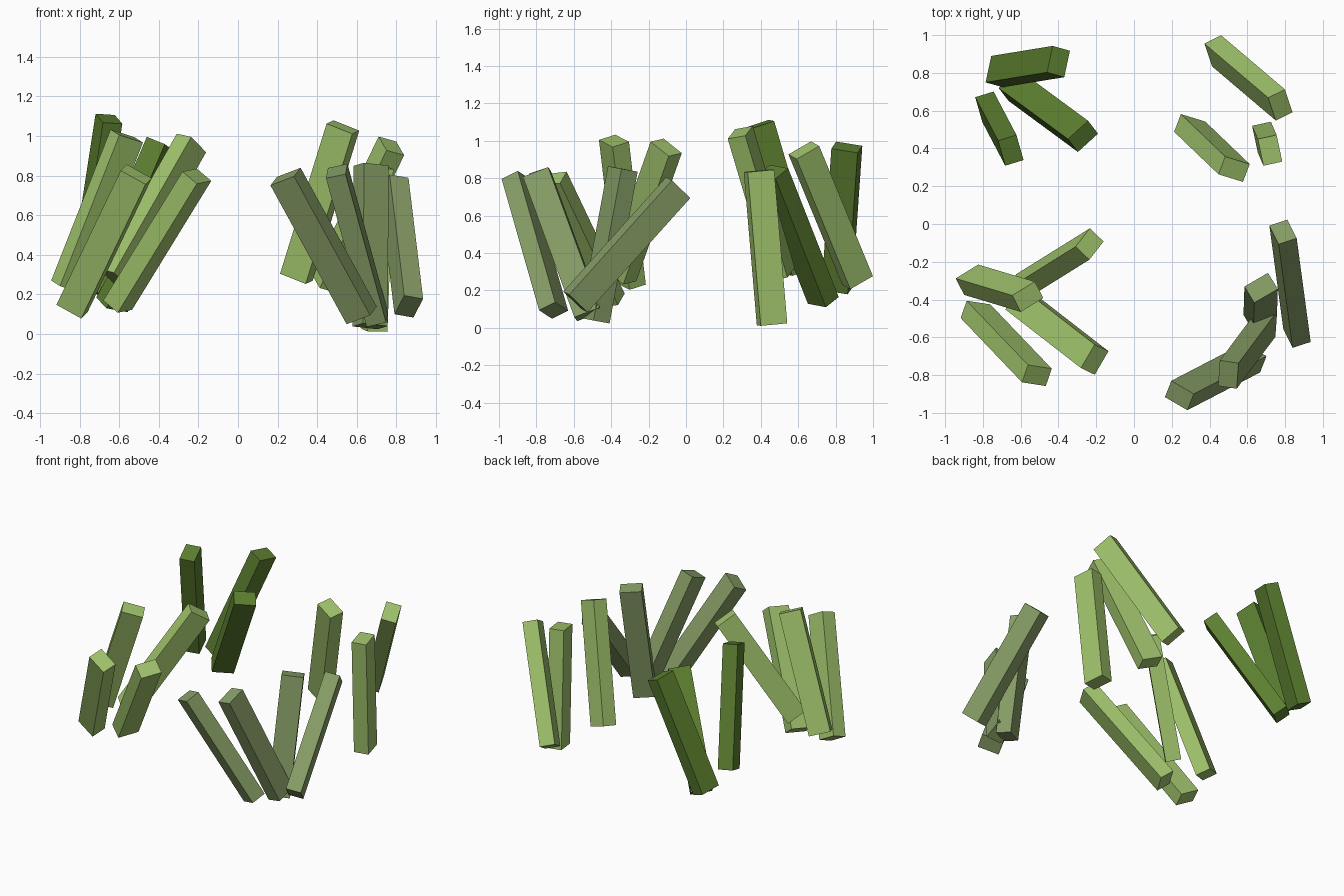
import bpy
import bmesh
from math import sqrt
from mathutils import Vector, Matrix

default_cube = bpy.data.objects.get("Cube")
if default_cube:
    bpy.data.objects.remove(default_cube, do_unlink=True)

# Every stick is the same plank, only its placement changes
LENGTH, WIDTH, THICKNESS = 0.825, 0.145, 0.102


def make_material(name, colour):
    material = bpy.data.materials.new(name)
    material.use_nodes = True
    material.diffuse_color = (*colour, 1)
    shader = next(n for n in material.node_tree.nodes if n.type == "BSDF_PRINCIPLED")
    shader.inputs["Base Color"].default_value = (*colour, 1)
    shader.inputs["Roughness"].default_value = 0.9
    return material


def make_stick(name, material, top, lean, side):
    """top: centre of the upper end; lean: plan offset from the upper end
    to the lower end; side: plan direction of the broad side."""
    top = Vector(top)
    drop = sqrt(LENGTH ** 2 - lean[0] ** 2 - lean[1] ** 2)
    foot = top + Vector((lean[0], lean[1], -drop))
    axis = (top - foot).normalized()

    # Tip the broad side until it is square to the axis
    rise = -(side[0] * axis.x + side[1] * axis.y) / axis.z
    broad = Vector((side[0], side[1], rise)).normalized()
    narrow = axis.cross(broad)

    frame = Matrix((broad * WIDTH, narrow * THICKNESS, axis * LENGTH)).transposed().to_4x4()
    frame.translation = (top + foot) / 2

    mesh = bpy.data.meshes.new(name)
    bm = bmesh.new()
    bmesh.ops.create_cube(bm, size=1, matrix=frame)
    bmesh.ops.recalc_face_normals(bm, faces=bm.faces)
    bm.to_mesh(mesh)
    bm.free()
    mesh.materials.append(material)
    stick = bpy.data.objects.new(name, mesh)
    bpy.context.scene.collection.objects.link(stick)
    return stick


dark_green = make_material("dark green", (0.109, 0.216, 0.03))
light_green = make_material("light green", (0.352, 0.546, 0.15))
grey_green = make_material("grey green", (0.242, 0.342, 0.133))

# Four loose clusters of leaning sticks: top, lean, side
clusters = [
    ("back_right_stick", dark_green, [
        ((-.4, .86, .966), (-.325, -.053), (-.03, -.14)),
        ((-.27, .464, .835), (-.367, .27), (.11, .1)),
        ((-.652, .39, 1.087), (-.121, .23), (.04, -.14)),
    ]),
    ("back_left_stick", light_green, [
        ((.775, .63, .95), (-.338, .287), (.04, -.12)),
        ((.53, .29, 1.045), (-.235, .225), (.13, -.04)),
        ((.72, .39, .84), (-.03, .07), (.03, -.14)),
    ]),
    ("front_right_stick", light_green, [
        ((-.562, -.385, 1), (-.3, .09), (.13, .08)),
        ((-.514, -.802, .806), (-.325, .34), (.13, -.02)),
        ((-.235, -.106, .965), (-.39, -.243), (.07, .09)),
        ((-.208, -.718, .797), (-.4, .31), (-.07, -.12)),
    ]),
    ("front_left_stick", grey_green, [
        ((.789, -.042, .75), (.074, -.549), (.05, -.1)),
        ((.673, -.338, .85), (-.005, -.15), (.12, .07)),
        ((.24, -.908, .795), (.385, .2), (.12, -.07)),
        ((.499, -.797, .823), (.205, .275), (-.01, -.14)),
    ]),
]

for name, material, sticks in clusters:
    for number, (top, lean, side) in enumerate(sticks, 1):
        make_stick(f"{name}_{number}", material, top, lean, side)
